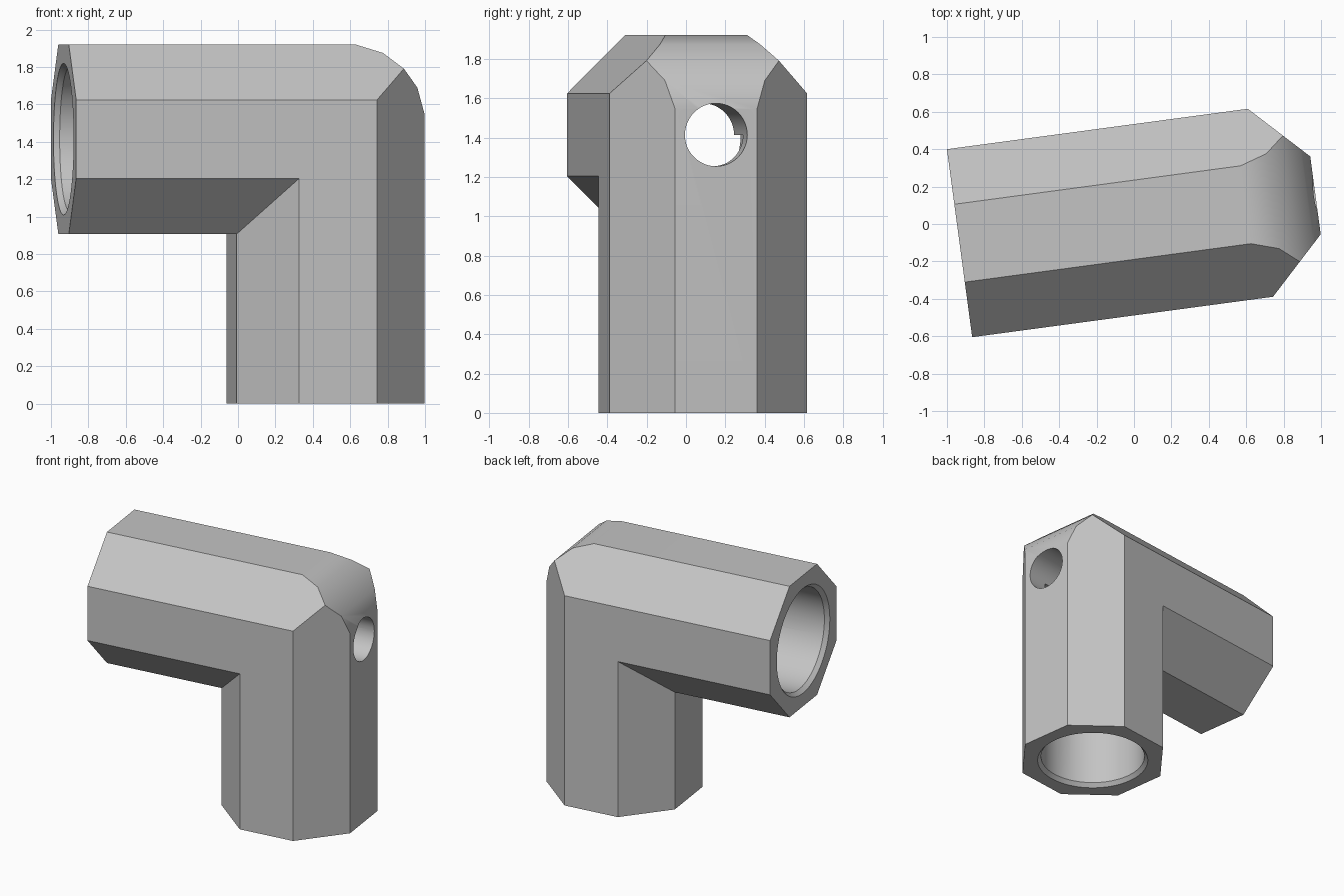
import bpy, bmesh, math
from mathutils import Matrix, Vector

cube = bpy.data.objects.get("Cube")
if cube:
    bpy.data.objects.remove(cube, do_unlink=True)

HALF = 0.507                      # half the octagon across its flats
SIDE = HALF * math.tan(math.pi / 8)
AXIS_X, AXIS_Y, AXIS_Z = 0.475, 0.0225, 1.414
ARM_END = -0.938
TURN = math.radians(7.65)

grey = bpy.data.materials.new("light grey")
grey.use_nodes = True
colour = (0.55, 0.55, 0.55, 1)
grey.diffuse_color = colour
grey.node_tree.nodes["Principled BSDF"].inputs["Base Color"].default_value = colour


def skin(name, rings):
    """Bridge closed rings of points and cap both ends."""
    bm = bmesh.new()
    loops = [[bm.verts.new(p) for p in ring] for ring in rings]
    n = len(loops[0])
    for a, b in zip(loops, loops[1:]):
        for i in range(n):
            j = (i + 1) % n
            bm.faces.new((a[i], a[j], b[j], b[i]))
    bm.faces.new(loops[0])
    bm.faces.new(loops[-1])
    bmesh.ops.recalc_face_normals(bm, faces=bm.faces)
    mesh = bpy.data.meshes.new(name)
    bm.to_mesh(mesh)
    bm.free()
    mesh.materials.append(grey)
    obj = bpy.data.objects.new(name, mesh)
    bpy.context.collection.objects.link(obj)
    return obj


def lathe(name, profile, start, direction, sides=64):
    """Turn (depth, radius) pairs around an axis."""
    place = Matrix.Translation(start) @ Vector(direction).to_track_quat('Z', 'Y').to_matrix().to_4x4()
    angles = [math.tau * i / sides for i in range(sides)]
    return skin(name, [[place @ Vector((r * math.cos(a), r * math.sin(a), d)) for a in angles]
                       for d, r in profile])


def cut(body, cutter):
    cutter.hide_render = True
    mod = body.modifiers.new("cut", 'BOOLEAN')
    mod.operation = 'DIFFERENCE'
    mod.solver = 'EXACT'
    mod.object = cutter
    bpy.ops.object.modifier_apply(modifier=mod.name)
    bpy.data.objects.remove(cutter, do_unlink=True)


# Mitred octagonal elbow: arm end, mitre, foot
octagon = [(HALF, SIDE), (SIDE, HALF), (-SIDE, HALF), (-HALF, SIDE),
           (-HALF, -SIDE), (-SIDE, -HALF), (SIDE, -HALF), (HALF, -SIDE)]
elbow = skin("elbow_fitting", [
    [(ARM_END, AXIS_Y + v, AXIS_Z + w) for v, w in octagon],
    [(AXIS_X + w, AXIS_Y + v, AXIS_Z + w) for v, w in octagon],
    [(AXIS_X + w, AXIS_Y + v, 0) for v, w in octagon]])
bpy.context.view_layer.objects.active = elbow
elbow.select_set(True)

# Rounded outer corner, as insets from the corner
insets = [(0.376, 0), (0.231, 0.046), (0.13, 0.13), (0.046, 0.231), (0, 0.376),
          (-0.2, 0.376), (-0.2, -0.2), (0.376, -0.2)]
cut(elbow, skin("corner_cutter", [
    [(AXIS_X + HALF - a, y, AXIS_Z + HALF - b) for a, b in insets] for y in (-1, 1)]))

# Chamfered bores, meeting at the corner of the two axes
bore = [(-0.03, 0.43), (0.03, 0.38), (AXIS_Z, 0.38)]
cut(elbow, lathe("arm_bore", bore, (ARM_END, AXIS_Y, AXIS_Z), (1, 0, 0)))
cut(elbow, lathe("leg_bore", bore, (AXIS_X, AXIS_Y, 0), (0, 0, 1)))

# Small hole through the outer wall
cut(elbow, lathe("side_hole", [(0, 0.16), (0.9, 0.16)], (1.1, AXIS_Y, AXIS_Z), (-1, 0, 0), 48))

# Final turn and shading
elbow.data.transform(Matrix.Rotation(TURN, 4, 'Z'))
bpy.ops.object.shade_smooth_by_angle(angle=math.radians(28))
weighted = elbow.modifiers.new("even shading", 'WEIGHTED_NORMAL')
weighted.keep_sharp = True
